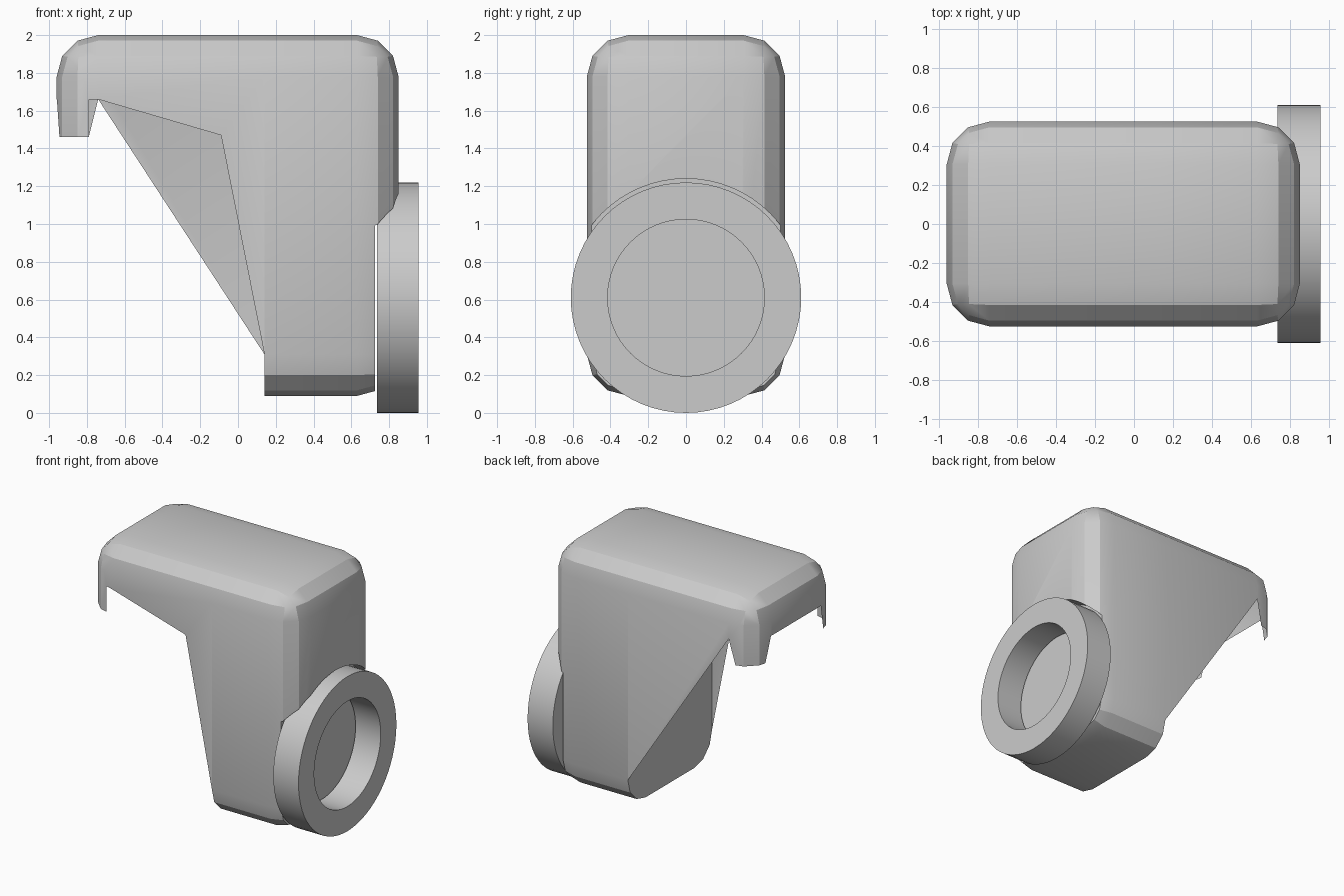
import bpy, bmesh, math
from mathutils import Vector, Matrix

if "Cube" in bpy.data.objects:
    bpy.data.objects.remove(bpy.data.objects["Cube"])

grey = bpy.data.materials.new("light grey")
grey.use_nodes = True
grey.diffuse_color = (0.6, 0.6, 0.6, 1)
grey.node_tree.nodes["Principled BSDF"].inputs["Base Color"].default_value = (0.6, 0.6, 0.6, 1)


def make_object(name, bm):
    mesh = bpy.data.meshes.new(name)
    bm.to_mesh(mesh)
    bm.free()
    mesh.materials.append(grey)
    obj = bpy.data.objects.new(name, mesh)
    bpy.context.collection.objects.link(obj)
    return obj


def smooth(obj):
    bpy.ops.object.select_all(action='DESELECT')
    obj.select_set(True)
    bpy.context.view_layer.objects.active = obj
    bpy.ops.object.shade_smooth_by_angle(angle=math.radians(28))


def line_at(a, b, z):
    """Horizontal position of the line a-b at height z."""
    return a[0] + (z - a[1]) * (b[0] - a[0]) / (b[1] - a[1])


AXIS_Z = 0.61          # height of the ring's centre
BODY_X = 0.14          # the solid body starts here, the hood overhangs it
HOOD_Z, TAB_Z, TAB_X = 1.66, 1.46, -0.79

# Housing: rounded box with a round seat cut for the ring
bm = bmesh.new()
bmesh.ops.create_cube(bm, size=1, matrix=Matrix.Translation((-0.055, 0, 1.045))
                      @ Matrix.Diagonal((1.81, 1.05, 1.91, 1)))
bmesh.ops.bevel(bm, geom=bm.edges[:], offset=0.22, offset_type='OFFSET',
                segments=3, profile=0.5, affect='EDGES')
housing = make_object("housing", bm)

bm = bmesh.new()
bmesh.ops.create_cone(bm, cap_ends=True, segments=64, radius1=0.63, radius2=0.63, depth=0.5,
                      matrix=Matrix.Translation((0.975, 0, AXIS_Z))
                      @ Matrix.Rotation(math.pi / 2, 4, 'Y'))
cutter = make_object("seat_cutter", bm)
cutter.hide_render = True
seat = housing.modifiers.new("seat", 'BOOLEAN')
seat.operation = 'DIFFERENCE'
seat.solver = 'EXACT'
seat.object = cutter
depsgraph = bpy.context.evaluated_depsgraph_get()
bm = bmesh.new()
bm.from_object(housing, depsgraph)
housing.modifiers.clear()
bpy.data.objects.remove(cutter)

# Hood outlines, as pairs of points (across, height)
front_top = ((-0.74, HOOD_Z), (-0.09, 1.47))
front_side = ((-0.09, 1.47), (BODY_X, 0.31))
back_side = ((-0.74, HOOD_Z), (BODY_X, 0.31))
back_tab = ((-0.74, HOOD_Z), (TAB_X, TAB_Z))
end_tab = ((0.31, HOOD_Z), (0.36, TAB_Z))


def cut(point, normal):
    """Split the overhanging faces along a plane."""
    faces = [f for f in bm.faces if f.calc_center_median().x < BODY_X]
    edges = {e for f in faces for e in f.edges}
    verts = {v for f in faces for v in f.verts}
    bmesh.ops.bisect_plane(bm, geom=faces + list(edges) + list(verts), dist=1e-5,
                           plane_co=point, plane_no=normal)


bmesh.ops.bisect_plane(bm, geom=bm.verts[:] + bm.edges[:] + bm.faces[:], dist=1e-5,
                       plane_co=(BODY_X, 0, 0), plane_no=(1, 0, 0))
for a, b in (front_top, front_side, back_side, back_tab):
    cut((a[0], 0, a[1]), Vector((a[1] - b[1], 0, b[0] - a[0])).normalized())
for side in (-1, 1):
    a, b = end_tab
    cut((0, side * a[0], a[1]),
        Vector((0, a[1] - b[1], side * (b[0] - a[0]))).normalized())
for z in (HOOD_Z, TAB_Z):
    cut((0, 0, z), (0, 0, 1))
cut((TAB_X, 0, 0), (1, 0, 0))


def is_open(c):
    """True where the hood is cut away."""
    if c.x > BODY_X or c.z > HOOD_Z:
        return False
    if c.x < TAB_X:
        return c.z < TAB_Z or abs(c.y) < line_at(*end_tab, c.z)
    if c.y < 0:
        (x0, z0), (x1, z1) = front_top
        below = c.z < z0 + (c.x - x0) * (z1 - z0) / (x1 - x0)
        return below and c.x < line_at(*front_side, c.z)
    right_of_tab = c.z < TAB_Z or c.x > line_at(*back_tab, c.z)
    return right_of_tab and c.x < line_at(*back_side, c.z)


gone = [f for f in bm.faces if is_open(f.calc_center_median())]
bmesh.ops.delete(bm, geom=gone, context='FACES')

# Flat wall that closes the body under the hood
rim = [e for e in bm.edges if all(abs(v.co.x - BODY_X) < 1e-4 for v in e.verts)]
bmesh.ops.contextual_create(bm, geom=rim)
bm.normal_update()
for f in bm.faces:
    if abs(f.calc_center_median().x - BODY_X) < 1e-4 and f.normal.x > 0.9:
        f.normal_flip()
bmesh.ops.dissolve_limit(bm, angle_limit=0.01, verts=bm.verts[:], edges=bm.edges[:])
for f in bm.faces:
    f.material_index = 0
bm.to_mesh(housing.data)
bm.free()
smooth(housing)

# Ring: rectangle turned about the x axis
bm = bmesh.new()
profile = [bm.verts.new((x, 0, AXIS_Z + r)) for x, r in
           ((0.735, 0.415), (0.955, 0.415), (0.955, 0.61), (0.735, 0.61))]
loop = [bm.edges.new((profile[i], profile[i - 1])) for i in range(4)]
bmesh.ops.spin(bm, geom=profile + loop, cent=(0, 0, AXIS_Z), axis=(1, 0, 0),
               angle=math.tau, steps=64, use_duplicate=False)
bmesh.ops.remove_doubles(bm, verts=bm.verts[:], dist=1e-4)
bmesh.ops.recalc_face_normals(bm, faces=bm.faces[:])
smooth(make_object("ring", bm))
